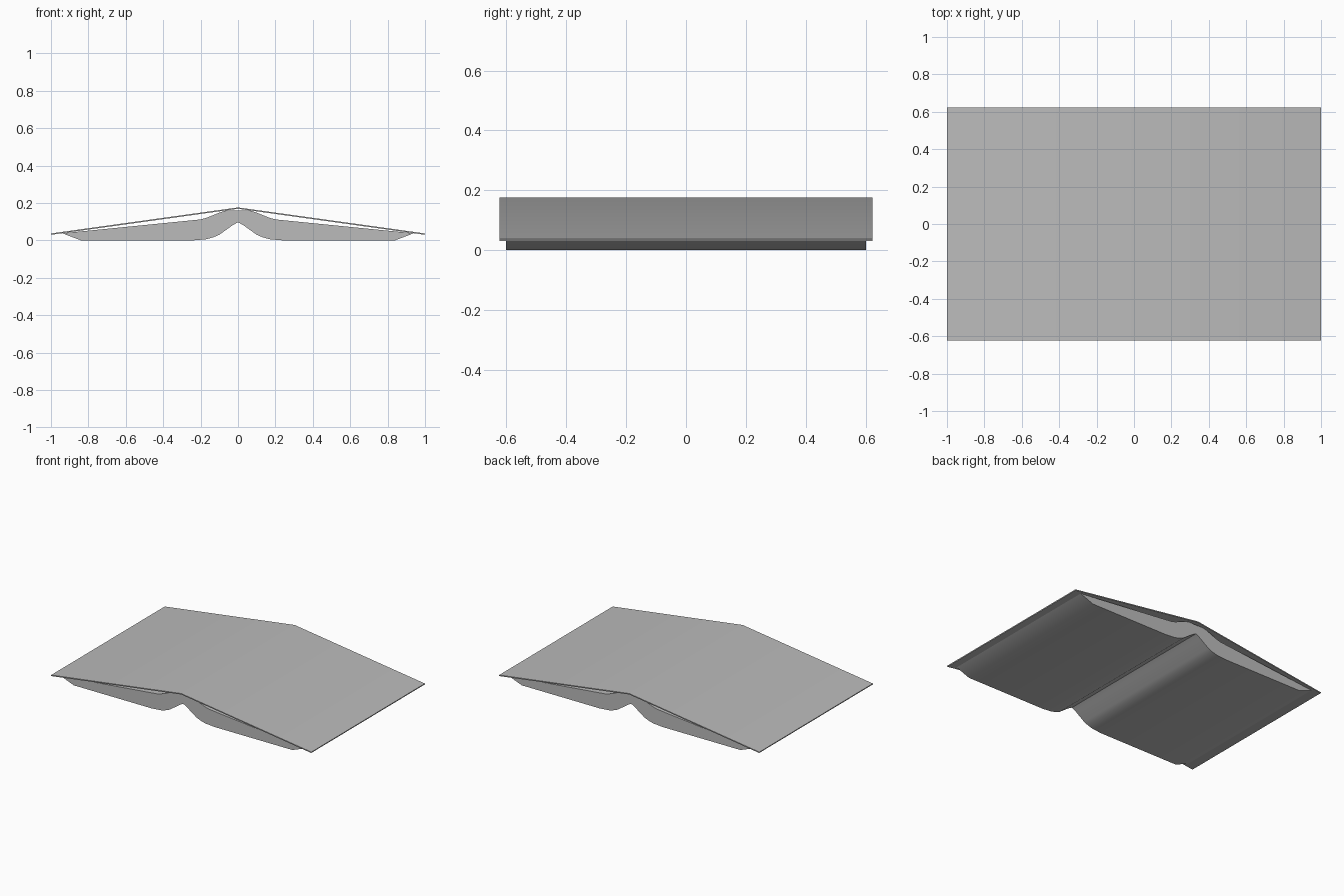
import bpy, bmesh, math

cube = bpy.data.objects.get("Cube")
if cube:
    bpy.data.objects.remove(cube, do_unlink=True)

grey = bpy.data.materials.new("plain grey")
grey.use_nodes = True
colour = (0.5, 0.5, 0.5, 1)
grey.diffuse_color = colour
grey.node_tree.nodes["Principled BSDF"].inputs["Base Color"].default_value = colour


def extrude_profile(name, upper, lower, half_depth):
    """Mirror a half profile about x = 0 and extrude it along y.
    Both halves run outward from the centre line."""
    right = upper + lower[::-1]
    left = [(-x, z) for x, z in right[::-1] if x > 0]
    bm = bmesh.new()
    face = bm.faces.new([bm.verts.new((x, -half_depth, z)) for x, z in right + left])
    grown = bmesh.ops.extrude_face_region(bm, geom=[face])["geom"]
    moved = [v for v in grown if isinstance(v, bmesh.types.BMVert)]
    bmesh.ops.translate(bm, verts=moved, vec=(0, 2 * half_depth, 0))
    bmesh.ops.recalc_face_normals(bm, faces=bm.faces)
    mesh = bpy.data.meshes.new(name)
    bm.to_mesh(mesh)
    bm.free()
    mesh.materials.append(grey)
    obj = bpy.data.objects.new(name, mesh)
    bpy.context.collection.objects.link(obj)
    bpy.context.view_layer.objects.active = obj
    bpy.ops.object.select_all(action="DESELECT")
    obj.select_set(True)
    bpy.ops.object.shade_smooth_by_angle(angle=math.radians(30))
    return obj


# Thin folded cover, highest along the spine
extrude_profile("cover",
                upper=[(0, 0.176), (1, 0.037)],
                lower=[(0, 0.169), (0.999, 0.03)],
                half_depth=0.623)

# Page block with a curved gutter underneath and bevelled outer edges
extrude_profile("pages",
                upper=[(0, 0.16), (0.06, 0.16), (0.09, 0.152), (0.17, 0.12),
                       (0.2, 0.112), (0.94, 0.038)],
                lower=[(0, 0.097), (0.03, 0.08), (0.1, 0.03), (0.13, 0.017),
                       (0.17, 0.006), (0.24, 0), (0.84, 0)],
                half_depth=0.602)
